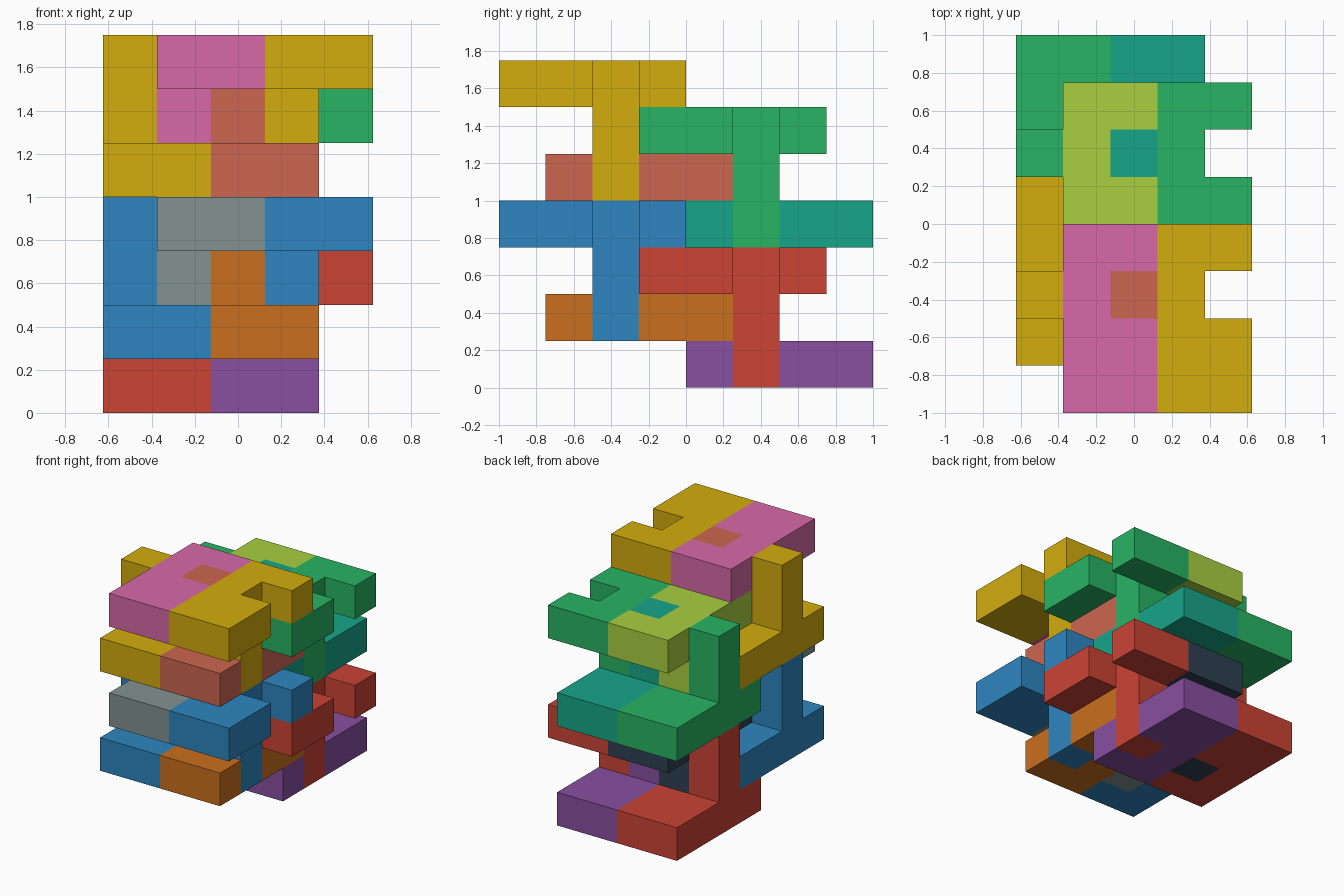
import bpy, bmesh, itertools
from mathutils import Vector

if "Cube" in bpy.data.objects:
    bpy.data.objects.remove(bpy.data.objects["Cube"])

U = 0.25  # one cube of the puzzle


def linear(hex_code):
    rgb = [int(hex_code[i:i + 2], 16) / 255 for i in (0, 2, 4)]
    return [c / 12.92 if c <= 0.04045 else ((c + 0.055) / 1.055) ** 2.4 for c in rgb] + [1]


def block(lo, hi):
    return set(itertools.product(*(range(a, b) for a, b in zip(lo, hi))))


def solid(name, cells, origin, colour):
    """Closed flat-faced solid from the outer faces of a set of unit cells."""
    bm = bmesh.new()
    for cell in cells:
        for axis in range(3):
            for side in (0, 1):
                near = list(cell)
                near[axis] += 2 * side - 1
                if tuple(near) in cells:
                    continue
                b, c = (axis + 1) % 3, (axis + 2) % 3
                verts = []
                for db, dc in ((0, 0), (1, 0), (1, 1), (0, 1)):
                    p = Vector(cell)
                    p[axis] += side
                    p[b] += db
                    p[c] += dc
                    verts.append(bm.verts.new(p * U + origin))
                bm.faces.new(verts if side else verts[::-1])
    bmesh.ops.remove_doubles(bm, verts=bm.verts, dist=0.001)
    bmesh.ops.dissolve_limit(bm, angle_limit=0.02, verts=bm.verts, edges=bm.edges)
    me = bpy.data.meshes.new(name)
    bm.to_mesh(me)
    bm.free()
    mat = bpy.data.materials.new(name + "_paint")
    mat.diffuse_color = linear(colour)
    mat.use_nodes = True
    mat.node_tree.nodes["Principled BSDF"].inputs["Base Color"].default_value = mat.diffuse_color
    me.materials.append(mat)
    bpy.context.collection.objects.link(bpy.data.objects.new(name, me))


# Lower pin: half of the bottom plate plus a post through the top plate
lower_pin = (block((2, 0, 0), (4, 4, 1)) - {(3, 1, 0)}) | block((2, 1, 1), (3, 2, 3))
# Upper pin: half of the top plate plus a post through the bottom plate
upper_pin = (block((1, -1, 2), (3, 3, 3)) - {(2, 1, 2)}) | block((1, 1, 0), (2, 2, 2))
# Frame: other half of each plate, with an outer post on either side
frame = (block((0, 0, 0), (2, 4, 1)) - {(1, 1, 0)}) | block((0, 1, 1), (1, 2, 3))
frame |= (block((3, -1, 2), (5, 3, 3)) - {(4, 1, 2)}) | block((3, 1, 0), (4, 2, 2))

# Four identical interlocking units: (y, z) offset and colours
units = [
    ("back_lower", 0, 0, "cb4335", "884ea0", "2e4053"),
    ("front_lower", -0.75, 0.25, "2e86c1", "ca6f1e", "839192"),
    ("back_upper", 0, 0.75, "28b463", "17a589", "a9d040"),
    ("front_upper", -0.75, 1.0, "d4ac0d", "cd6650", "d769a9"),
]
for name, y, z, *colours in units:
    origin = Vector((-0.625, y, z))
    parts = (("frame", frame), ("lower_pin", lower_pin), ("upper_pin", upper_pin))
    for (part, cells), colour in zip(parts, colours):
        solid(f"{name}_{part}", cells, origin, colour)
